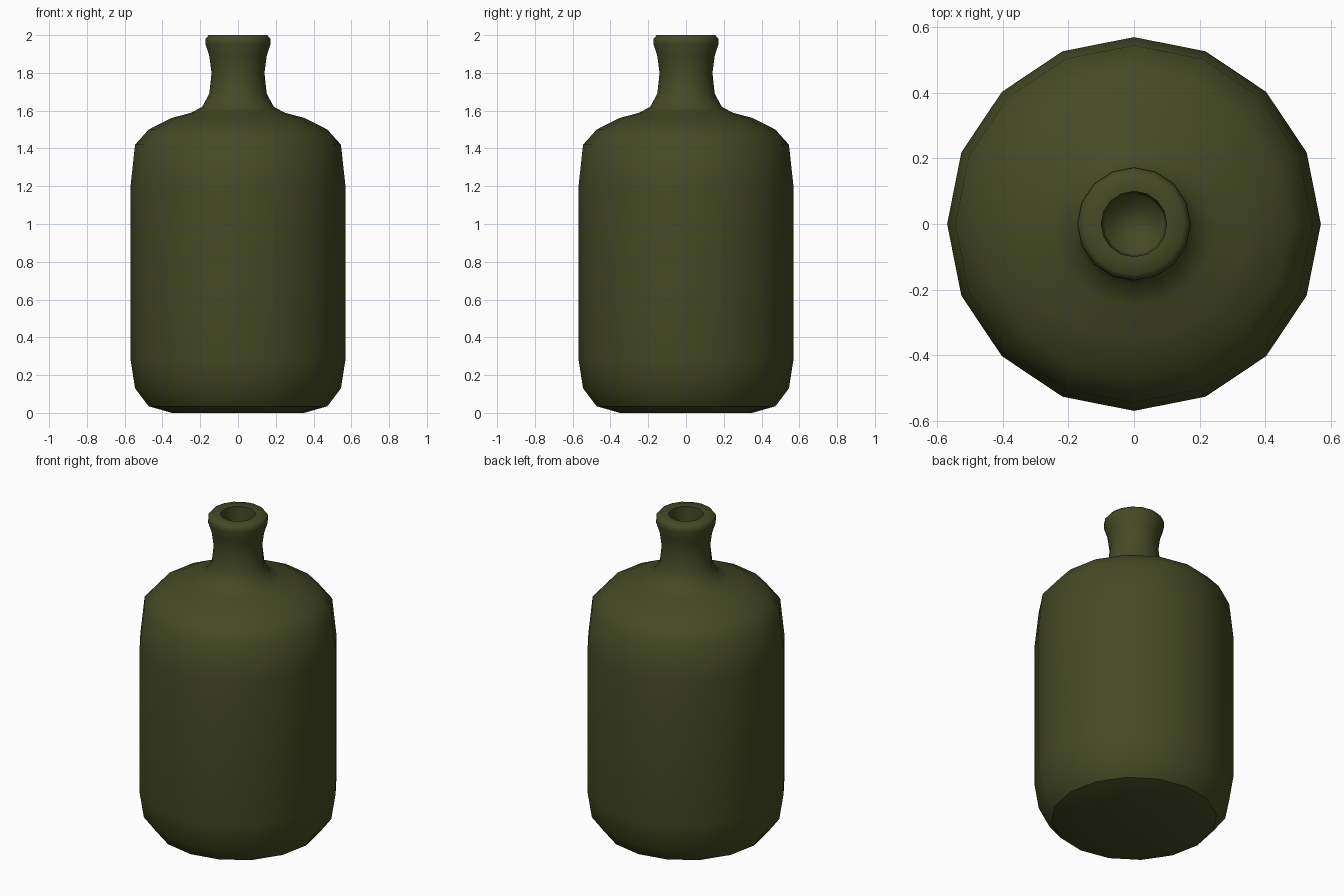
import bpy, bmesh, math

if "Cube" in bpy.data.objects:
    bpy.data.objects.remove(bpy.data.objects["Cube"])

SIDES = 16

# Outer wall from base to lip, then down the inside of the neck (radius, height)
profile = [
    (0.35, 0.0), (0.473, 0.035), (0.545, 0.13), (0.57, 0.29),
    (0.57, 1.19), (0.545, 1.42), (0.473, 1.50), (0.35, 1.562),
    (0.25, 1.588), (0.19, 1.62), (0.152, 1.69), (0.14, 1.80),
    (0.152, 1.89), (0.173, 1.955), (0.172, 1.98), (0.155, 2.0),
    (0.10, 1.995), (0.098, 1.90), (0.09, 1.64),
]
sharp_rings = {1, 16}  # base edge and mouth edge

bm = bmesh.new()
rings = []
for r, z in profile:
    rings.append([bm.verts.new((r * math.cos(2 * math.pi * i / SIDES),
                                r * math.sin(2 * math.pi * i / SIDES), z))
                  for i in range(SIDES)])

# Wall
for a, b in zip(rings, rings[1:]):
    for i in range(SIDES):
        j = (i + 1) % SIDES
        bm.faces.new((a[i], a[j], b[j], b[i]))

# Underside and floor of the neck opening
bm.faces.new(rings[0][::-1])
bm.faces.new(rings[-1])

for f in bm.faces:
    f.smooth = True
for k in sharp_rings:
    for i in range(SIDES):
        bm.edges.get((rings[k][i], rings[k][(i + 1) % SIDES])).smooth = False

mesh = bpy.data.meshes.new("bottle")
bm.to_mesh(mesh)
bm.free()
bottle = bpy.data.objects.new("bottle", mesh)
bpy.context.collection.objects.link(bottle)

# Dark olive glass
mat = bpy.data.materials.new("olive_glass")
mat.diffuse_color = (0.06, 0.068, 0.018, 1.0)
mat.use_nodes = True
mat.node_tree.nodes["Principled BSDF"].inputs["Base Color"].default_value = mat.diffuse_color
mesh.materials.append(mat)
